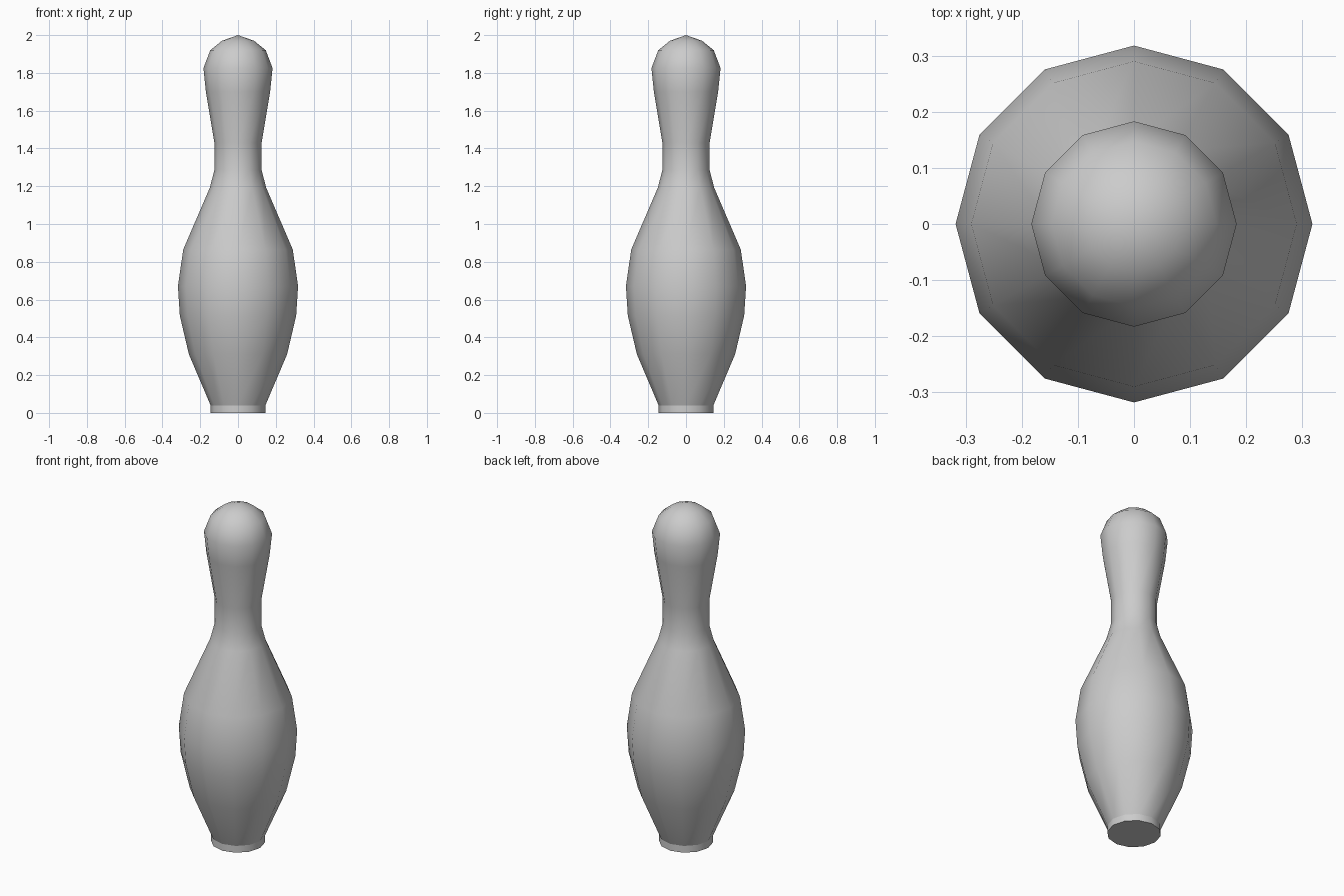
import bpy, bmesh, math

cube = bpy.data.objects.get("Cube")
if cube:
    bpy.data.objects.remove(cube)

SIDES = 12
# Radius and height of each ring, from foot to head
PROFILE = [(0.145, 0), (0.145, 0.04), (0.26, 0.31), (0.308, 0.515),
           (0.318, 0.67), (0.29, 0.865), (0.15, 1.19), (0.125, 1.285),
           (0.125, 1.43), (0.17, 1.7), (0.183, 1.825), (0.147, 1.92),
           (0.085, 1.97)]

grey = bpy.data.materials.new("pin grey")
grey.use_nodes = True
colour = (0.6, 0.6, 0.6, 1)
grey.diffuse_color = colour
grey.node_tree.nodes["Principled BSDF"].inputs["Base Color"].default_value = colour

# Turned body
bm = bmesh.new()
rings = []
for r, z in PROFILE:
    angles = [math.tau * i / SIDES for i in range(SIDES)]
    rings.append([bm.verts.new((r * math.cos(a), r * math.sin(a), z)) for a in angles])
for low, high in zip(rings, rings[1:]):
    for i in range(SIDES):
        j = (i + 1) % SIDES
        bm.faces.new((low[i], low[j], high[j], high[i]))

# Rounded tip and flat underside
tip = bm.verts.new((0, 0, 2))
for i in range(SIDES):
    bm.faces.new((rings[-1][i], rings[-1][(i + 1) % SIDES], tip))
bm.faces.new(rings[0][::-1])

# Smooth skin with crisp edges around the foot band
for face in bm.faces:
    face.smooth = True
for edge in bm.edges:
    if all(v.co.z < 0.05 for v in edge.verts) and abs(edge.verts[0].co.z - edge.verts[1].co.z) < 0.001:
        edge.smooth = False

mesh = bpy.data.meshes.new("bowling_pin")
bm.to_mesh(mesh)
bm.free()
mesh.materials.append(grey)
pin = bpy.data.objects.new("bowling_pin", mesh)
bpy.context.collection.objects.link(pin)
